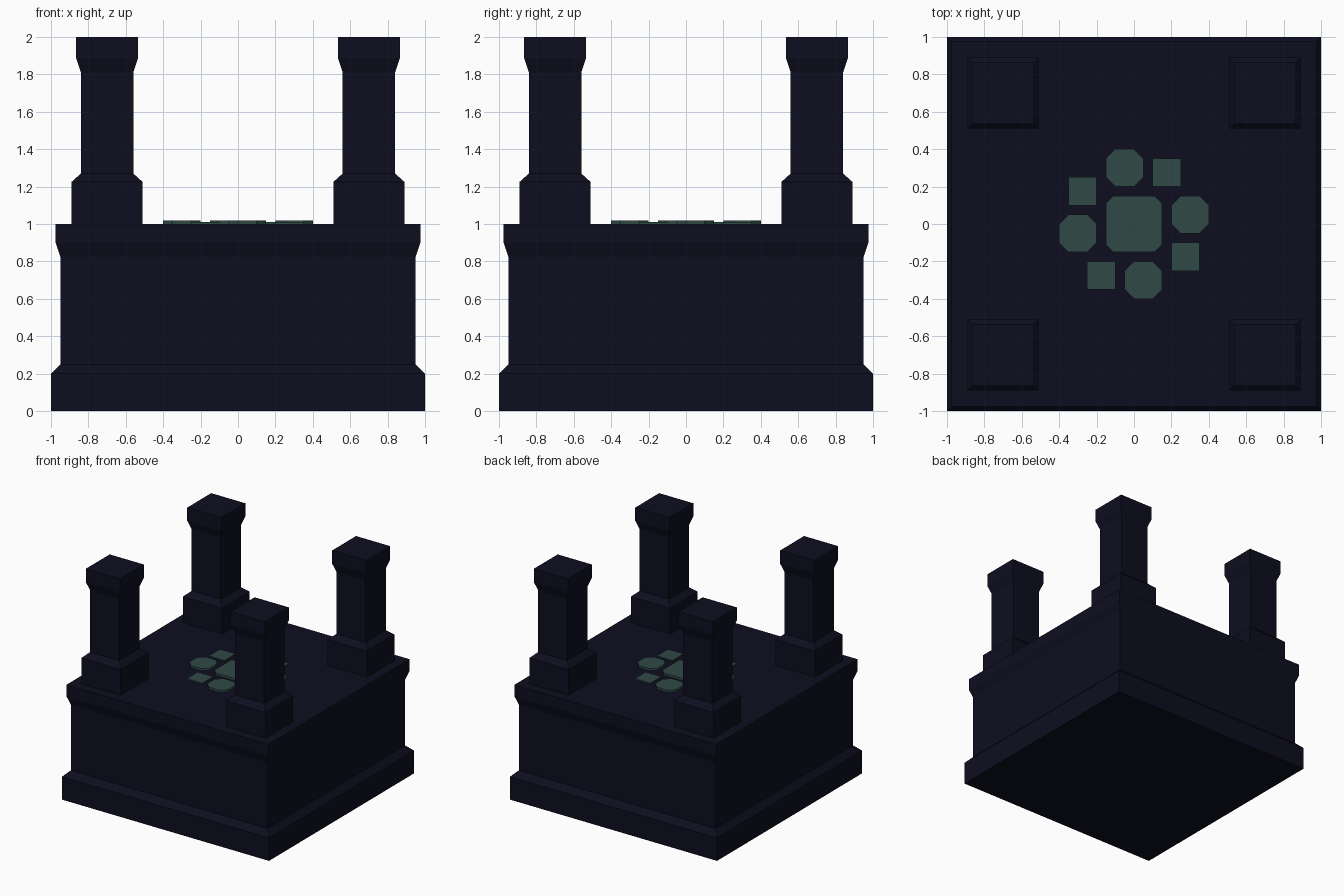
import bpy, bmesh, math
from mathutils import Matrix, Vector

if "Cube" in bpy.data.objects:
    bpy.data.objects.remove(bpy.data.objects["Cube"])


def make_material(name, rgb):
    mat = bpy.data.materials.new(name)
    mat.diffuse_color = (*rgb, 1.0)
    mat.use_nodes = True
    mat.node_tree.nodes["Principled BSDF"].inputs["Base Color"].default_value = mat.diffuse_color
    return mat


navy = make_material("dark navy stone", (0.0042, 0.0042, 0.0144))
green = make_material("dull green inlay", (0.029, 0.068, 0.060))


def outline(half, cut=0.0):
    """Square outline, with cut corners when cut > 0."""
    h, c = half, half - cut
    if cut == 0:
        return [(h, -h), (h, h), (-h, h), (-h, -h)]
    return [(h, -c), (h, c), (c, h), (-c, h), (-h, c), (-h, -c), (-c, -h), (c, -h)]


def stack(name, profile, mat, centre=(0, 0), cut=0.0):
    """Solid lofted through (half width, height) rings."""
    bm = bmesh.new()
    rings = [[bm.verts.new((x, y, z)) for x, y in outline(half, cut)] for half, z in profile]
    n = len(rings[0])
    for low, high in zip(rings, rings[1:]):
        for i in range(n):
            j = (i + 1) % n
            bm.faces.new((low[i], low[j], high[j], high[i]))
    bm.faces.new(rings[0][::-1])
    bm.faces.new(rings[-1])
    bmesh.ops.recalc_face_normals(bm, faces=bm.faces)
    mesh = bpy.data.meshes.new(name)
    bm.to_mesh(mesh)
    bm.free()
    mesh.materials.append(mat)
    obj = bpy.data.objects.new(name, mesh)
    obj.location = (*centre, 0)
    bpy.context.collection.objects.link(obj)
    return obj


# Pedestal block with plinth and cornice
stack("pedestal", [(1.0, 0), (1.0, 0.2), (0.95, 0.25), (0.95, 0.825),
                   (0.975, 0.9), (0.975, 1.0)], navy)

# Corner pillars with stepped foot and flared cap
pillar = [(0.19, 1.0), (0.19, 1.225), (0.14, 1.27), (0.14, 1.81),
          (0.165, 1.885), (0.165, 2.0)]
for sx, sy, label in ((-1, -1, "front_left"), (1, -1, "front_right"),
                      (-1, 1, "back_left"), (1, 1, "back_right")):
    stack(f"pillar_{label}", pillar, navy, (0.7 * sx, 0.7 * sy))

# Inlay: centre tile, then octagons and squares turned around it
stack("centre_tile", [(0.15, 1.0), (0.15, 1.02)], green, cut=0.04)
for k in range(4):
    turn = Matrix.Rotation(k * math.pi / 2, 2)
    stack(f"octagon_tile_{k + 1}", [(0.1, 1.0), (0.1, 1.02)], green,
          turn @ Vector((0.3, 0.05)), cut=0.05)
    stack(f"square_tile_{k + 1}", [(0.075, 1.0), (0.075, 1.01)], green,
          turn @ Vector((0.175, 0.275)))
